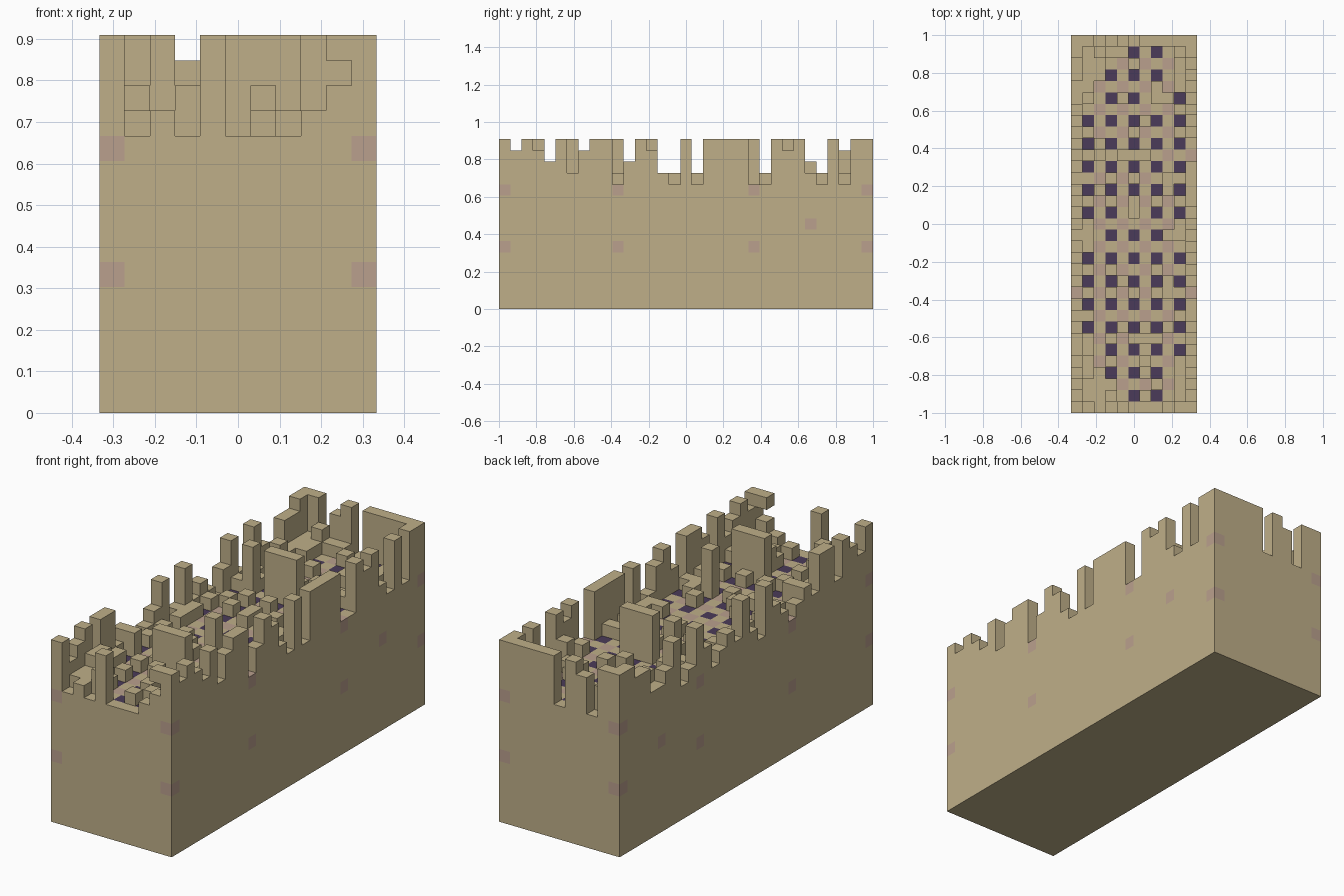
import bpy
import bmesh
import random
from mathutils import Vector

cube = bpy.data.objects.get("Cube")
if cube:
    bpy.data.objects.remove(cube)

random.seed(7)
COLS, ROWS, FLOOR = 11, 33, 11
UNIT = 2 / ROWS


def material(name, colour):
    m = bpy.data.materials.new(name)
    m.use_nodes = True
    rgba = (*colour, 1)
    m.diffuse_color = rgba
    m.node_tree.nodes["Principled BSDF"].inputs["Base Color"].default_value = rgba
    return m


MATERIALS = [
    material("sandstone", (0.52, 0.43, 0.25)),
    material("dusty_pink", (0.49, 0.35, 0.27)),
    material("dark_violet", (0.07, 0.043, 0.10)),
]
SAND, PINK, VIOLET = range(len(MATERIALS))

# Height profiles: a is floor level, each next letter is one block higher
RIGHT_WALL = "edeDcebdeeacedbaeaeeeeaaedebaeaee".lower()
LEFT_WALL = "ecdebeebcbabceabebcbacebaecbbddee"
FRONT_WALL = "eabaeaaabce"
BACK_WALL = "eeadeaeeeee"
ROW_LIMIT = "edeeceedeeecaeebbebeeeeebeeebdeceee"


def level(letter):
    return FLOOR + "abcde".index(letter)


heights = {(c, r): FLOOR for c in range(COLS) for r in range(ROWS)}

# Broken inner rim, narrowing to rounded ends
for r in range(1, ROWS - 1):
    end = min(r, ROWS - 1 - r)
    left = max(1, 4 - end // 2) if end < 6 else 1
    right = 9 if end < 5 else 10
    for c in range(1, COLS - 1):
        studded = c % 2 and r % 2
        if c < left or c >= right:
            heights[c, r] = FLOOR + random.choice((1, 1, 1, 2))
        elif not studded and c in (1, 9):
            heights[c, r] = FLOOR + random.choice((0, 1, 1, 2))
        elif (c + r) % 2 and random.random() < 0.22:
            heights[c, r] = FLOOR + 1

# Inner ruined walls and pillars
heights[5, 17] = heights[7, 27] = heights[1, 15] = heights[9, 15] = FLOOR + 1
for c in (4, 5, 6):
    heights[c, 22] = FLOOR + 4
for c in (5, 6, 7):
    heights[c, 6] = FLOOR + 4
heights[2, 22] = heights[7, 10] = FLOOR + 4
heights[6, 4] = FLOOR + 2
for r in (10, 11, 19, 20):
    for c in (3, 5, 8):
        if not (c % 2 and r % 2):
            heights[c, r] = max(heights[c, r], FLOOR + 1)

# Outer walls
for r in range(ROWS):
    heights[0, r] = level(LEFT_WALL[r])
    heights[COLS - 1, r] = level(RIGHT_WALL[r])
for c in range(COLS):
    heights[c, 0] = level(FRONT_WALL[c])
    heights[c, ROWS - 1] = level(BACK_WALL[c])

blocks = {(c, r, z) for (c, r), h in heights.items() for z in range(h)}
blocks.add((COLS - 2, 0, FLOOR + 3))  # overhanging corner block


def colour_of(c, r, z):
    """Studs on the floor and spots on the outer sides."""
    on_side = c in (0, COLS - 1)
    if z == FLOOR - 1 and 0 < c < COLS - 1 and 0 < r < ROWS - 1:
        if c % 2 and r % 2:
            return VIOLET
        if c % 2 == 0 and r % 2 == 0:
            return PINK
    if on_side and z in (5, 10) and r in (0, 10, 22, 32):
        return PINK
    if on_side and z == 7 and r == 27:
        return PINK
    return SAND


def build(name, cells):
    """Make a mesh from the exposed sides of the blocks."""
    bm = bmesh.new()
    for cell in sorted(cells):
        centre = Vector(cell) + Vector((0.5, 0.5, 0.5))
        for axis in range(3):
            for sign in (-1, 1):
                n = Vector((0, 0, 0))
                n[axis] = sign
                if tuple(int(v) for v in Vector(cell) + n) in blocks:
                    continue
                u = Vector((0, 0, 0))
                u[(axis + 1) % 3] = 0.5
                v = n.cross(u)
                mid = centre + n / 2
                corners = (mid - u - v, mid + u - v, mid + u + v, mid - u + v)
                face = bm.faces.new([bm.verts.new(p) for p in corners])
                face.material_index = colour_of(*cell)
    bmesh.ops.remove_doubles(bm, verts=bm.verts, dist=0.01)
    for vert in bm.verts:
        vert.co = (vert.co - Vector((COLS / 2, ROWS / 2, 0))) * UNIT
    mesh = bpy.data.meshes.new(name)
    bm.to_mesh(mesh)
    bm.free()
    for m in MATERIALS:
        mesh.materials.append(m)
    obj = bpy.data.objects.new(name, mesh)
    bpy.context.collection.objects.link(obj)


def is_outer(b):
    return b[0] in (0, COLS - 1) or b[1] in (0, ROWS - 1)


upper = {b for b in blocks if b[2] >= FLOOR}
build("foundation", blocks - upper)
build("battlements", {b for b in upper if is_outer(b)})
build("inner_ruins", {b for b in upper if not is_outer(b)})
